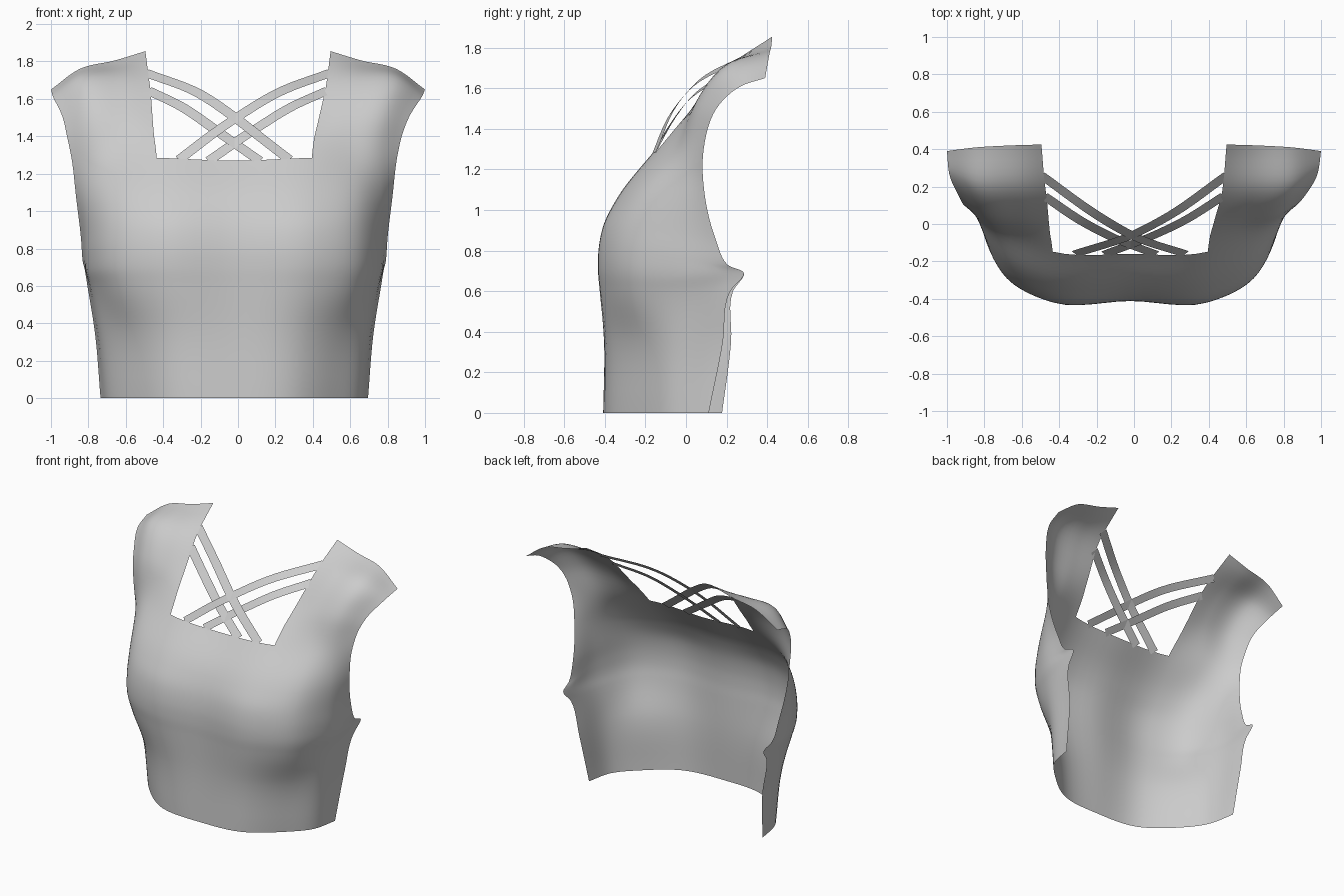
import bpy, bmesh
from mathutils import Vector as V

if "Cube" in bpy.data.objects:
    bpy.data.objects.remove(bpy.data.objects["Cube"])

STEPS = 6

# Bodice cross-sections, hem to neckline: centre, bust, front corner, side, edge
BODICE = [
    [(0, -.408, 0), (.32, -.373, 0), (.535, -.215, 0), (.67, -.05, 0), (.715, .145, 0)],
    [(0, -.40, .35), (.35, -.378, .35), (.575, -.225, .35), (.705, -.05, .35), (.745, .202, .35)],
    [(0, -.408, .6), (.40, -.408, .6), (.635, -.28, .6), (.75, -.06, .6), (.785, .225, .6)],
    [(0, -.412, .70), (.41, -.419, .70), (.655, -.29, .69), (.772, -.06, .68), (.80, .285, .69)],
    [(0, -.408, .8), (.41, -.418, .8), (.66, -.29, .79), (.778, -.07, .77), (.81, .205, .73)],
    [(0, -.385, .92), (.415, -.394, .92), (.66, -.27, .91), (.78, -.065, .89), (.82, .145, .86)],
    [(0, -.33, 1.05), (.42, -.328, 1.05), (.66, -.21, 1.06), (.785, -.04, 1.07), (.845, .093, 1.07)],
    [(0, -.16, 1.27), (.415, -.148, 1.285), (.635, -.065, 1.29), (.77, .005, 1.3), (.873, .087, 1.3)],
]
# Shoulder sections, neckline to shoulder end: neck edge to armhole edge
SHOULDER = [
    [(.445, .03, 1.5), (.60, .042, 1.52), (.785, .063, 1.53), (.925, .15, 1.5)],
    [(.475, .2, 1.7), (.64, .198, 1.712), (.84, .205, 1.705), (.985, .27, 1.61)],
    [(.495, .425, 1.855), (.66, .42, 1.805), (.84, .41, 1.763), (1, .39, 1.65)],
]


def spline(pts, first=None):
    """Smooth chord-length curve through the points."""
    p = [first or pts[0] * 2 - pts[1]] + pts + [pts[-1] * 2 - pts[-2]]
    out = []
    for i in range(1, len(p) - 2):
        a, b, c, d = p[i - 1:i + 3]
        la, lb, lc = (b - a).length, (c - b).length, (d - c).length
        m = ((b - a) / la - (c - a) / (la + lb) + (c - b) / lb) * lb
        n = ((c - b) / lb - (d - b) / (lb + lc) + (d - c) / lc) * lb
        for k in range(STEPS):
            t = k / STEPS
            out.append(b + m * t + (3 * (c - b) - 2 * m - n) * t ** 2
                       + (2 * (b - c) + m + n) * t ** 3)
    return out + [pts[-1]]


def skew(p):
    """Slight left lean of the garment and its longer left side panel."""
    q = p.copy()
    q.x -= .02 * min(1, max(0, (1.65 - p.z) / .25))
    side = (abs(p.x) / .74) ** 6 * (1 if p.x > 0 else -1)
    q.y -= .04 * side * max(0, 1 - p.z / .68)
    return q


def add_object(name, grids, keep=lambda r, c: True):
    bm = bmesh.new()
    for g in grids:
        vs = [[bm.verts.new(skew(p)) for p in row] for row in g]
        for r in range(len(g) - 1):
            for c in range(len(g[0]) - 1):
                if keep(r, c):
                    bm.faces.new((vs[r][c], vs[r][c + 1], vs[r + 1][c + 1], vs[r + 1][c]))
    bmesh.ops.delete(bm, geom=[v for v in bm.verts if not v.link_faces], context='VERTS')
    bmesh.ops.remove_doubles(bm, verts=bm.verts, dist=.0005)
    bmesh.ops.recalc_face_normals(bm, faces=bm.faces)
    # Outer side of the fabric faces forward
    if sum(f.normal.y * f.calc_area() for f in bm.faces) > 0:
        bmesh.ops.reverse_faces(bm, faces=bm.faces)
    for f in bm.faces:
        f.smooth = True
    me = bpy.data.meshes.new(name)
    bm.to_mesh(me)
    bm.free()
    ob = bpy.data.objects.new(name, me)
    bpy.context.collection.objects.link(ob)
    return ob


def mirror(grid):
    return [[V((-p.x, p.y, p.z)) for p in row] for row in grid]


# Top front: bodice and shoulders as one continuous sheet
sections = [[V(p) for p in row] for row in BODICE]
for row in SHOULDER:
    row = [V(p) for p in row]
    sections.append([V((0, row[0].y, row[0].z))] + row)
columns = [spline(list(col)) for col in zip(*sections)]
neck_row = (len(BODICE) - 1) * STEPS
half = []
for r, row in enumerate(zip(*columns)):
    row = list(row)
    # Above the neckline the centre column only guides the curve
    blend = min(1, max(0, (r - neck_row) / STEPS))
    row[0] = row[0].lerp(row[1] * 2 - row[2], blend)
    half.append(spline(row, V((-row[1].x, row[1].y, row[1].z))))
add_object("top_front", [half, mirror(half)],
           lambda r, c: r < neck_row or c >= STEPS)

# Crossed neckline straps: flat ribbons, mirrored to both sides
STRAPS = {
    "upper": [(.495, .26, 1.74), (.2, .05, 1.625), (0, -.06, 1.497), (-.295, -.16, 1.275)],
    "lower": [(.48, .15, 1.645), (.28, .02, 1.55), (.1, -.07, 1.432), (-.137, -.162, 1.268)],
}
for name, pts in STRAPS.items():
    path = spline([V(p) for p in pts])
    ribbon = []
    for i, p in enumerate(path):
        tangent = path[min(i + 1, len(path) - 1)] - path[max(i - 1, 0)]
        w = tangent.cross(V((0, -.75, .65))).normalized() * .029
        ribbon.append([p - w, p + w])
    add_object(name + "_strap_right", [ribbon])
    add_object(name + "_strap_left", [mirror(ribbon)])
